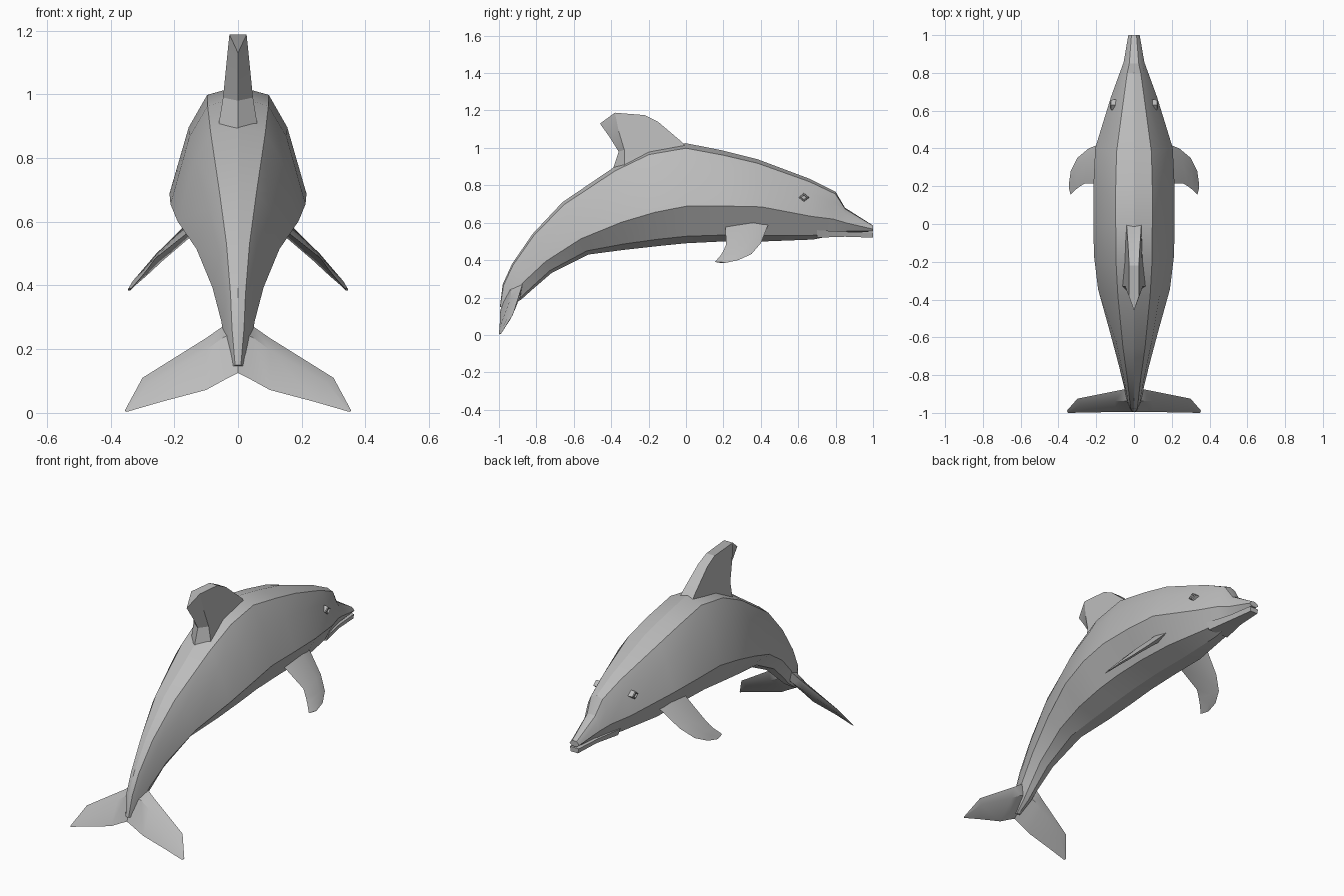
import bpy
import bmesh
from math import radians
from mathutils import Vector

default_cube = bpy.data.objects.get("Cube")
if default_cube:
    bpy.data.objects.remove(default_cube, do_unlink=True)

# One plain grey skin colour
skin = bpy.data.materials.new("grey_skin")
skin.use_nodes = True
skin.diffuse_color = (0.5, 0.5, 0.5, 1)
skin.node_tree.nodes["Principled BSDF"].inputs["Base Color"].default_value = skin.diffuse_color


def loft(name, rings, angle=25, mirror=False):
    """Skin a list of equal-length closed rings and cap both ends."""
    bm = bmesh.new()
    rows = [[bm.verts.new(point) for point in ring] for ring in rings]
    for row, following in zip(rows, rows[1:]):
        for i in range(len(row)):
            j = (i + 1) % len(row)
            bm.faces.new((row[i], row[j], following[j], following[i]))
    bm.faces.new(rows[0])
    bm.faces.new(rows[-1])
    if mirror:
        copy = bmesh.ops.duplicate(bm, geom=bm.verts[:] + bm.edges[:] + bm.faces[:])
        for item in copy["geom"]:
            if isinstance(item, bmesh.types.BMVert):
                item.co.x = -item.co.x
    bmesh.ops.remove_doubles(bm, verts=bm.verts, dist=0.0005)
    bmesh.ops.recalc_face_normals(bm, faces=bm.faces)
    mesh = bpy.data.meshes.new(name)
    bm.to_mesh(mesh)
    bm.free()
    mesh.materials.append(skin)
    obj = bpy.data.objects.new(name, mesh)
    bpy.context.collection.objects.link(obj)
    bpy.ops.object.select_all(action="DESELECT")
    obj.select_set(True)
    bpy.context.view_layer.objects.active = obj
    bpy.ops.object.shade_smooth_by_angle(angle=radians(angle))
    return obj


def body_ring(top_y, top_z, bottom_y, bottom_z, width, widest):
    """Cross-section between a back point and a belly point."""
    top = Vector((0, top_y, top_z))
    bottom = Vector((0, bottom_y, bottom_z))
    half = [(0.45, 0.95), (0.72, 0.76), (1, widest), (0.55, 0.07)]
    right = [bottom.lerp(top, f) + Vector((width * s, 0, 0)) for s, f in half]
    left = [Vector((-p.x, p.y, p.z)) for p in reversed(right)]
    return [top] + right + [bottom] + left


# Body: back y, z, belly y, z, half width, height share of the flank crease
stations = [
    (1, .585, 1, .553, .03, .4),
    (.85, .68, .86, .545, .055, .4),
    (.8, .765, .78, .53, .08, .38),
    (.66, .835, .68, .51, .122, .38),
    (.38, .94, .42, .5, .205, .42),
    (.2, .985, .2, .5, .215, .39),
    (0, 1.025, 0, .49, .215, .37),
    (-.2, .99, -.15, .475, .212, .35),
    (-.38, .9, -.33, .455, .19, .33),
    (-.66, .71, -.52, .43, .13, .3),
    (-.82, .54, -.72, .33, .08, .3),
    (-.93, .38, -.83, .235, .052, .35),
    (-.98, .27, -.88, .19, .042, .4),
    (-.995, .15, -.96, .14, .02, .5),
]
loft("body", [body_ring(*s) for s in stations])


# Lower jaw: a tapering box just under the mouth line
def jaw_ring(y, half, low, high):
    return [(-half, y, high), (half, y, high), (half * .8, y, low), (-half * .8, y, low)]


loft("lower_jaw", [jaw_ring(.7, .08, .52, .56), jaw_ring(.85, .045, .525, .552),
                   jaw_ring(1, .028, .52, .547)])


# Dorsal fin: blunt front, thickest near the back, ridge at the trailing edge
def fin_ring(front, middle, trail):
    (fy, fz, fw), (my, mz, mw), (ty, tz) = front, middle, trail
    return [(-fw, fy, fz), (fw, fy, fz), (mw, my, mz), (0, ty, tz), (-mw, my, mz)]


loft("dorsal_fin", [
    fin_ring((.02, .98, .04), (-.33, .88, .065), (-.4, .86)),
    fin_ring((-.02, 1.03, .038), (-.33, .99, .047), (-.36, .98)),
    fin_ring((-.15, 1.14, .029), (-.36, 1.09, .037), (-.41, 1.06)),
    fin_ring((-.22, 1.175, .026), (-.38, 1.188, .027), (-.46, 1.13)),
])


def blade_ring(lead, trail, thickness, normal, peak=0.35):
    """Diamond section of a thin blade."""
    a, b = Vector(lead), Vector(trail)
    offset = Vector(normal).normalized() * thickness / 2
    ridge = a.lerp(b, peak)
    return [a, ridge + offset, b, ridge - offset]


# Flippers: swept back and down from the lower flanks
flipper_rows = [
    ((.14, .44, .59), (.14, .21, .58), .04),
    ((.24, .4, .49), (.26, .215, .485), .03),
    ((.3, .35, .432), (.285, .2, .45), .022),
    ((.335, .28, .4), (.305, .185, .425), .016),
    ((.345, .21, .385), (.336, .155, .39), .008),
]
loft("flippers", [blade_ring(*row, (.7, 0, .7)) for row in flipper_rows], 35, True)

# Tail flukes: two steep swept blades joined at the tail root
fluke_rows = [
    ((0, -.89, .29), (0, -.995, .125), .07),
    ((.05, -.875, .27), (.04, -.995, .105), .06),
    ((.1, -.885, .235), (.1, -.995, .072), .045),
    ((.3, -.925, .11), (.24, -.998, .035), .018),
    ((.355, -.988, .008), (.35, -1, .003), .004),
]
loft("tail_flukes", [blade_ring(*row, (0, -.8, .5), .3) for row in fluke_rows], 30, True)


# Eyes: small diamond lids with a sunken centre
def eye_ring(x, size):
    return [(x, .63 + size, .735), (x, .63, .735 + size * .8),
            (x, .63 - size, .735), (x, .63, .735 - size * .8)]


loft("eyes", [eye_ring(.09, .03), eye_ring(.122, .027), eye_ring(.126, .018),
              eye_ring(.118, .014)], 20, True)
